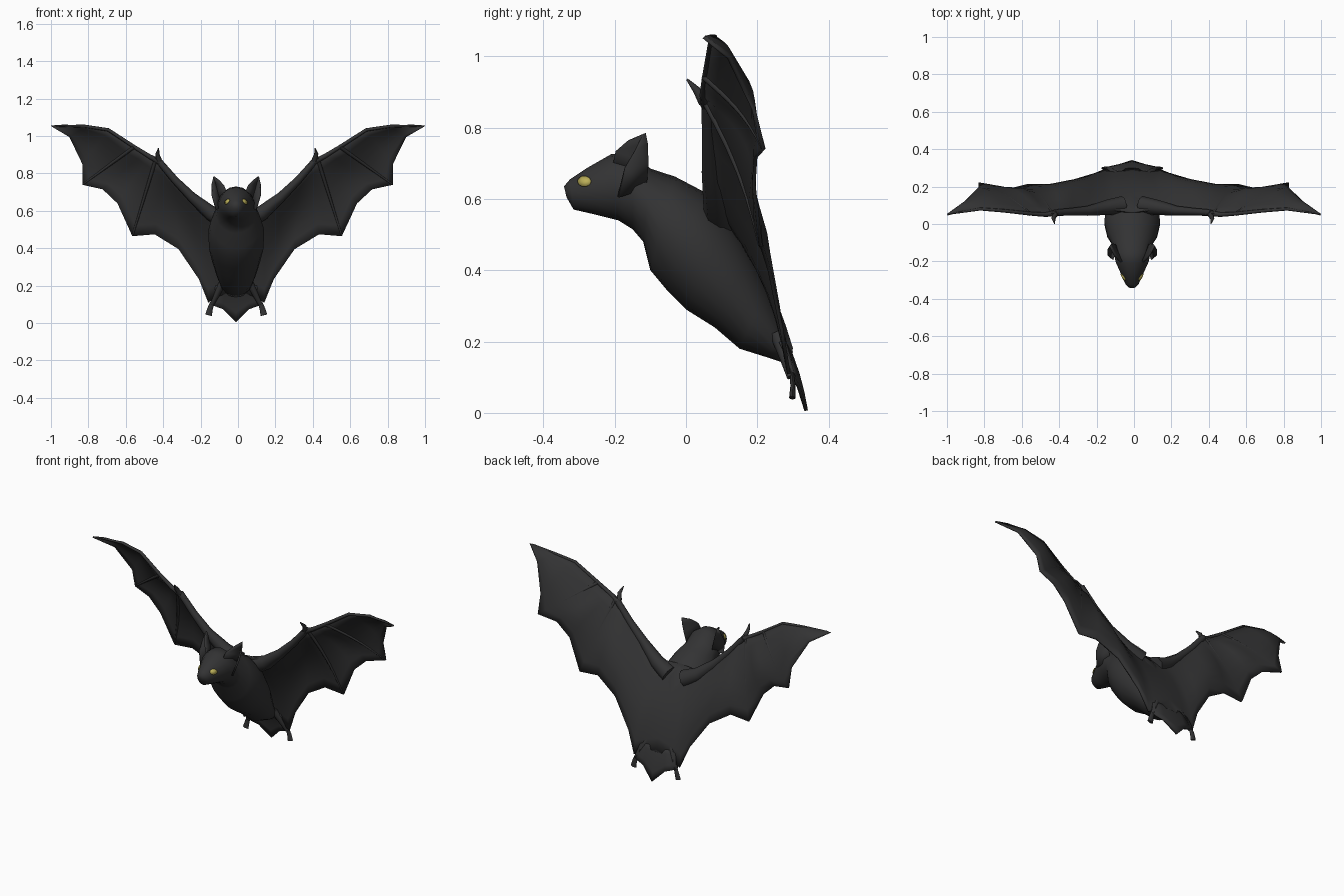
import bpy, bmesh, math
from mathutils import Vector
from mathutils.bvhtree import BVHTree

if "Cube" in bpy.data.objects:
    bpy.data.objects.remove(bpy.data.objects["Cube"])


def material(name, rgb):
    m = bpy.data.materials.new(name)
    m.diffuse_color = (*rgb, 1)
    m.use_nodes = True
    m.node_tree.nodes["Principled BSDF"].inputs["Base Color"].default_value = m.diffuse_color
    return m


FUR = material("charcoal", (0.033, 0.033, 0.034))
EYE = material("dull yellow", (0.50, 0.43, 0.10))
LEAN = -0.011      # the body sits slightly off the middle of the wingspan


def finish(name, bm, mat, mirror=True, thick=0, angle=70):
    if mirror:
        d = bmesh.ops.duplicate(bm, geom=bm.verts[:] + bm.edges[:] + bm.faces[:])
        for g in d["geom"]:
            if isinstance(g, bmesh.types.BMVert):
                g.co.x *= -1
    for v in bm.verts:
        v.co.x += LEAN * (1 - min(1, abs(v.co.x)))
    bmesh.ops.remove_doubles(bm, verts=bm.verts, dist=0.0005)
    bmesh.ops.recalc_face_normals(bm, faces=bm.faces)
    me = bpy.data.meshes.new(name)
    bm.to_mesh(me)
    bm.free()
    me.materials.append(mat)
    ob = bpy.data.objects.new(name, me)
    bpy.context.collection.objects.link(ob)
    bpy.context.view_layer.objects.active = ob
    ob.select_set(True)
    bpy.ops.object.shade_smooth_by_angle(angle=math.radians(angle))
    ob.select_set(False)
    if thick:
        s = ob.modifiers.new("thickness", 'SOLIDIFY')
        s.thickness, s.offset = thick, 0
    return ob


def loft(rings, closed=True):
    """Skin a list of point rows; closed rows become a capped tube."""
    bm = bmesh.new()
    rows = [[bm.verts.new(p) for p in r] for r in rings]
    n = len(rows[0])
    for a, b in zip(rows, rows[1:]):
        for i in range(n if closed else n - 1):
            j = (i + 1) % n
            bm.faces.new((a[i], a[j], b[j], b[i]))
    if closed:
        bm.faces.new(rows[0])
        bm.faces.new(rows[-1])
    return bm


def tube(name, path, flat=1.0, sides=8):
    """Tapered limb through (x, y, z, radius) points."""
    pts = [Vector(p[:3]) for p in path]
    rings = []
    for i, p in enumerate(path):
        d = (pts[min(i + 1, len(pts) - 1)] - pts[max(i - 1, 0)]).normalized()
        u = d.cross(Vector((0, 1, 0))).normalized()
        v = d.cross(u)
        rings.append([pts[i] + p[3] * (u * math.cos(k * math.tau / sides)
                      + v * flat * math.sin(k * math.tau / sides)) for k in range(sides)])
    return finish(name, loft(rings), FUR)


def rib(a, b, bulge, t):
    """Point on a membrane line from leading edge a to trailing edge b."""
    p = Vector(a).lerp(Vector(b), t)
    p.y += bulge * math.sin(math.pi * t)
    return p


# body and head: side profile as (top y, top z, bottom y, bottom z, half width)
PROFILE = [
    (-.342, .635, -.335, .605, .018), (-.325, .655, -.315, .57, .036),
    (-.28, .685, -.25, .555, .06), (-.21, .725, -.19, .54, .09),
    (-.15, .73, -.15, .515, .1), (-.10, .685, -.12, .48, .108),
    (-.03, .662, -.10, .40, .135), (.05, .62, -.05, .34, .15),
    (.12, .55, .0, .29, .148), (.18, .45, .08, .24, .13),
    (.23, .35, .15, .18, .105), (.275, .24, .23, .155, .08),
    (.30, .17, .275, .14, .045)]
rings = []
for ty, tz, by, bz, w in PROFILE:
    top, bot = Vector((0, ty, tz)), Vector((0, by, bz))
    mid, half = (top + bot) / 2, (top - bot) / 2
    rings.append([mid + half * math.cos(k * math.tau / 18)
                  + Vector((w * math.sin(k * math.tau / 18), 0, 0)) for k in range(18)])
bm = loft(rings)
tree = BVHTree.FromBMesh(bm)
finish("body_and_head", bm, FUR, mirror=False)

# eyes: thin patches laid on the head surface
bm = bmesh.new()
outline = []
for k in range(10):
    a = k * math.tau / 10
    ray = Vector((.3, -.283 + .019 * math.cos(a), .649 + .015 * math.sin(a)))
    hit = tree.ray_cast(ray, Vector((-1, 0, 0)))
    outline.append(hit[0] + Vector((.0025, -.002, 0)))
centre = tree.ray_cast(Vector((.3, -.283, .649)), Vector((-1, 0, 0)))[0] + Vector((.004, -.003, 0))
c = bm.verts.new(centre)
vs = [bm.verts.new(p) for p in outline]
for i in range(10):
    bm.faces.new((c, vs[i], vs[(i + 1) % 10]))
finish("eyes", bm, EYE, thick=.003)

# ears: cupped shells, rows of inner edge, back and outer edge
tip = (.12, -.117, .783)
EAR = [[(.05, -.205, .69), (.08, -.115, .63), (.105, -.19, .605)],
       [(.068, -.195, .735), (.098, -.11, .70), (.128, -.17, .685)],
       [(.095, -.163, .763), (.112, -.112, .755), (.128, -.138, .74)],
       [tip, tip, tip]]
finish("ears", loft(EAR, closed=False), FUR, thick=.01)

# wing membrane across the back: (leading point, trailing point, backward bulge)
WING = [
    ((0, .06, .605), (0, .295, .18), .033),
    ((.10, .075, .605), (.10, .285, .14), .035),
    ((.15, .075, .625), (.15, .288, .11), .04),
    ((.24, .06, .69), (.20, .268, .235), .045),
    ((.33, .055, .775), (.31, .235, .395), .05),
    ((.39, .05, .855), (.44, .21, .475), .045),
    ((.43, .05, .885), (.56, .21, .465), .02),
    ((.47, .05, .892), (.64, .19, .64), .045),
    ((.50, .05, .91), (.72, .195, .715), .045),
    ((.55, .055, .942), (.83, .218, .74), .02),
    ((.69, .07, 1.033), (.83, .19, .85), .035),
    ((.82, .08, 1.053), (.90, .12, .995), .015),
    ((.93, .066, 1.057), (.998, .05, 1.053), 0)]
rows = [[rib(a, b, s, t / 7) for t in range(8)] for a, b, s in WING]
finish("wing_membranes", loft(rows, closed=False), FUR, thick=.01)

# fingers: soft ridges running across the membrane
for n, i in enumerate((6, 9)):
    a, b, s = WING[i]
    path = [(*(rib(a, b, s, t / 6 * .99) - Vector((0, .002, 0))), .011 - .001 * t) for t in range(7)]
    tube("wing_finger_%d" % (n + 1), path)

# arm and leading finger
tube("wing_arms", [(.05, .10, .545, .05), (.14, .088, .59, .04), (.24, .07, .675, .026),
                   (.33, .065, .765, .02), (.42, .06, .87, .017)])
tube("leading_fingers", [(.41, .057, .86, .016)] +
     [(*WING[i][0], .012 - .001 * (i - 7)) for i in (7, 9, 10, 11)] + [(.98, .055, 1.054, .004)])

# thumb claws
tube("thumbs", [(.415, .05, .87, .015), (.425, .03, .905, .011), (.418, .003, .935, .003)])

# tail membrane between the legs
TAIL = [((0, .275, .21), (0, .337, .006), .008),
        ((.06, .275, .20), (.07, .315, .075), .005),
        ((.11, .265, .20), (.14, .30, .10), .005)]
rows = [[rib(a, b, s, t / 4) for t in range(5)] for a, b, s in TAIL]
finish("tail_membrane", loft(rows, closed=False), FUR, thick=.01)

# legs and feet
tube("legs", [(.07, .255, .22, .02), (.105, .28, .15, .016), (.13, .295, .10, .012)])
tube("feet", [(.128, .297, .11, .012), (.14, .30, .075, .015), (.148, .298, .042, .018)], flat=.5)
